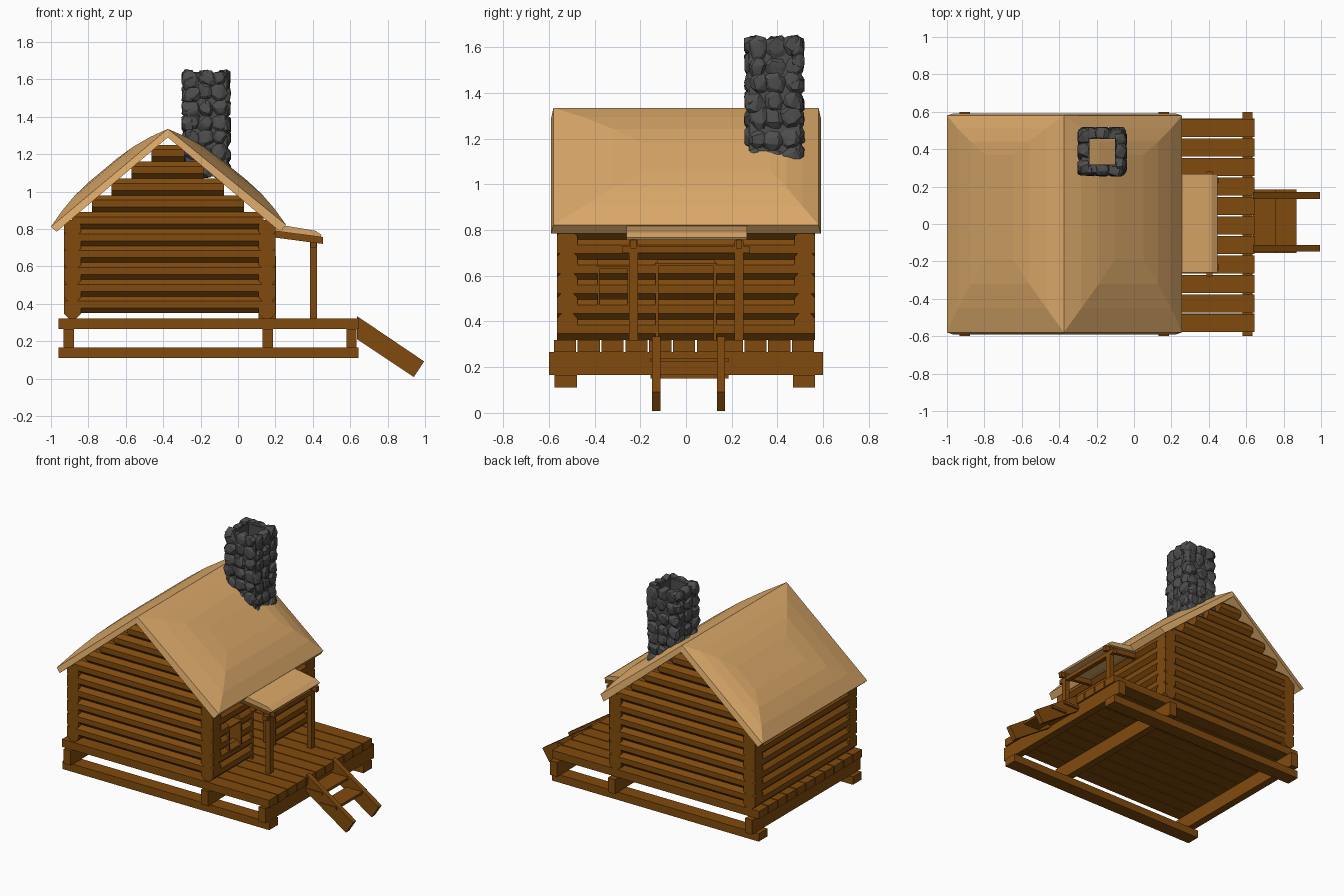
import bpy, bmesh, math, random
from mathutils import Vector as V

if "Cube" in bpy.data.objects:
    bpy.data.objects.remove(bpy.data.objects["Cube"])
random.seed(4)


def material(name, rgb):
    m = bpy.data.materials.new(name)
    m.use_nodes = True
    m.diffuse_color = (*rgb, 1)
    m.node_tree.nodes["Principled BSDF"].inputs["Base Color"].default_value = (*rgb, 1)
    return m


wood = material("brown wood", (0.22, 0.07, 0.004))
thatch = material("tan thatch", (0.70, 0.39, 0.14))
stone = material("dark grey stone", (0.075, 0.075, 0.077))


def finish(name, bm, mat):
    bmesh.ops.recalc_face_normals(bm, faces=bm.faces)
    me = bpy.data.meshes.new(name)
    bm.to_mesh(me)
    bm.free()
    me.materials.append(mat)
    ob = bpy.data.objects.new(name, me)
    bpy.context.collection.objects.link(ob)
    return ob


def build(name, solids, mat):
    """One object from a list of (outline points, extrusion vector)."""
    bm = bmesh.new()
    for pts, vec in solids:
        a = [bm.verts.new(p) for p in pts]
        b = [bm.verts.new(V(p) + V(vec)) for p in pts]
        bm.faces.new(a)
        bm.faces.new(b[::-1])
        for i in range(len(a)):
            j = (i + 1) % len(a)
            bm.faces.new((a[i], b[i], b[j], a[j]))
    return finish(name, bm, mat)


def box(x0, x1, y0, y1, z0, z1):
    return ([(x0, y0, z0), (x1, y0, z0), (x1, y1, z0), (x0, y1, z0)], (0, 0, z1 - z0))


def prism(profile, y0, y1):
    return ([(x, y0, z) for x, z in profile], (0, y1 - y0, 0))


LOG = 0.0487
ring = [(LOG * math.cos(a), LOG * math.sin(a))
        for a in (math.radians(22.5 + 45 * i) for i in range(8))]


def log_x(x0, x1, y, z):
    return ([(x0, y + a, z + b) for a, b in ring], (x1 - x0, 0, 0))


def log_y(y0, y1, x, z):
    return ([(x + a, y0, z + b) for a, b in ring], (0, y1 - y0, 0))


# Foundation: two long skids, three cross beams, deck planks
build("foundation_skids", [box(-0.96, 0.645, y, y + 0.097, 0.11, 0.165)
                           for y in (-0.575, 0.468)], wood)
build("cross_beams", [box(x, x + 0.054, -0.6, 0.6, 0.165, 0.266)
                      for x in (-0.932, 0.132, 0.58)], wood)
build("deck_planks", [box(-0.96, 0.645, -0.578 + 0.1042 * i, -0.481 + 0.1042 * i, 0.266, 0.32)
                      for i in range(11)], wood)

# Front and back walls, with logs shortening into the gable
MID, PITCH = -0.375, 0.09
for name, y in (("front_wall_logs", -0.52), ("back_wall_logs", 0.52)):
    logs = [log_x(-0.93, 0.2, y, 0.395 + PITCH * i) for i in range(5)]
    for i in range(5):
        z = 0.845 + PITCH * i
        half = (1.28 - z) / 0.85
        logs.append(log_x(MID - half, MID + half, y, z))
    build(name, logs, wood)

# Side walls; the porch side leaves a doorway and a window open
heights = [0.365 + 0.0875 * i for i in range(6)]
build("right_wall_logs", [log_y(-0.565, 0.565, -0.885, z) for z in heights], wood)
spans = []
for i, z in enumerate(heights):
    if i > 3:
        parts = [(-0.565, 0.565)]
    elif i > 1:
        parts = [(-0.565, -0.385), (-0.25, -0.125), (0.125, 0.565)]
    else:
        parts = [(-0.565, -0.125), (0.125, 0.565)]
    spans += [log_y(a, b, 0.155, z) for a, b in parts]
build("left_wall_logs", spans, wood)


def frame(name, y0, y1, z0, z1, t, sill):
    bars = [box(0.11, 0.203, y0, y0 + t, z0, z1), box(0.11, 0.203, y1 - t, y1, z0, z1),
            box(0.11, 0.203, y0, y1, z1 - t, z1)]
    if sill:
        bars.append(box(0.11, 0.203, y0, y1, z0, z0 + t))
    build(name, bars, wood)


frame("door_frame", -0.133, 0.133, 0.32, 0.655, 0.013, False)
frame("window_frame", -0.388, -0.245, 0.45, 0.64, 0.01, True)


# Roof: each slope is a slab whose top swells through nested rings
def roof_slope(name, eave, eave_low):
    ridge, ridge_low = V((MID, 0, 1.335)), V((MID, 0, 1.29))
    eave, eave_low = V(eave), V(eave_low)
    run = (ridge - eave).normalized()
    n = V((-run.z, 0, run.x)) if run.x > 0 else V((run.z, 0, -run.x))
    bm = bmesh.new()

    def loop(lo, hi, y0, y1, lift):
        pts = [(lo, y0), (lo, y1), (hi, y1), (hi, y0)]
        return [bm.verts.new(p + n * lift + V((0, y, 0))) for p, y in pts]

    loops = [loop(eave_low, ridge_low, -0.59, 0.59, 0)]
    for u, front, back, lift in ((0, 0, 0, 0), (0.12, 0.13, 0.07, 0.027),
                                 (0.25, 0.26, 0.14, 0.046), (0.38, 0.39, 0.21, 0.053)):
        loops.append(loop(eave.lerp(ridge, u), ridge.lerp(eave, u),
                          -0.58 + front, 0.58 - back, lift))
    bm.faces.new(loops[0])
    bm.faces.new(loops[-1])
    for a, b in zip(loops, loops[1:]):
        for i in range(4):
            j = (i + 1) % 4
            bm.faces.new((a[i], a[j], b[j], b[i]))
    finish(name, bm, thatch)


roof_slope("roof_right_slope", (-1.0, 0, 0.812), (-0.97, 0, 0.785))
roof_slope("roof_left_slope", (0.257, 0, 0.822), (0.225, 0, 0.785))

# Porch: small roof, rafters, cross beam and posts
build("porch_roof", [prism([(0.19, 0.828), (0.415, 0.79), (0.447, 0.768),
                            (0.44, 0.757), (0.19, 0.79)], -0.26, 0.268)], thatch)
build("porch_rafters", [prism([(0.19, 0.795), (0.455, 0.757), (0.455, 0.72), (0.19, 0.755)],
                              y - 0.013, y + 0.013) for y in (-0.23, 0.232)], wood)
build("porch_cross_beam", [box(0.388, 0.42, -0.28, 0.28, 0.7, 0.73)], wood)
build("porch_posts", [box(0.386, 0.422, y - 0.019, y + 0.019, 0.32, 0.755)
                      for y in (-0.23, 0.232)], wood)

# Steps: two sloping stringers and two treads
stringer = [(0.635, 0.335), (0.995, 0.092), (0.94, 0.008), (0.635, 0.212)]
build("step_stringers", [prism(stringer, y, y + 0.036) for y in (-0.148, 0.135)], wood)
build("step_treads", [box(x, x + 0.125, -0.155, 0.185, z, z + 0.018)
                      for x, z in ((0.635, 0.222), (0.745, 0.15))], wood)

# Chimney: hollow core faced with angular stones
CX, CY, LOW, TOP = -0.17, 0.387, 1.08, 1.645
IN, OUT = 0.068, 0.112
build("chimney_core", [box(CX - OUT, CX - IN, CY - OUT, CY + OUT, LOW, TOP - 0.015),
                       box(CX + IN, CX + OUT, CY - OUT, CY + OUT, LOW, TOP - 0.015),
                       box(CX - IN, CX + IN, CY - OUT, CY - IN, LOW, TOP - 0.015),
                       box(CX - IN, CX + IN, CY + IN, CY + OUT, LOW, TOP - 0.015)], stone)
bm = bmesh.new()
ROWS, COLS = 7, 3
for side in range(4):
    turn = side * math.pi / 2
    c, s = math.cos(turn), math.sin(turn)
    for r in range(ROWS):
        for k in range(COLS):
            z = LOW + (r + 0.5) * (TOP - LOW) / ROWS + random.uniform(-0.014, 0.014)
            t = (k - 1) * 0.078 + random.uniform(-0.012, 0.012)
            hw, hh = random.uniform(0.042, 0.055), random.uniform(0.044, 0.06)
            pts = []
            for depth, size in ((0.075, 0.95), (0.11, 1.0), (0.126, 0.6)):
                for i in range(7):
                    a = (i + random.uniform(-0.3, 0.3)) * math.tau / 7
                    d = depth + random.uniform(-0.007, 0.007)
                    w = max(-0.128, min(0.128, t + size * hw * math.cos(a)))
                    h = min(TOP + random.uniform(-0.01, 0.01), z + size * hh * math.sin(a))
                    pts.append(bm.verts.new((CX + d * c - w * s, CY + d * s + w * c, h)))
            res = bmesh.ops.convex_hull(bm, input=pts)
            loose = [v for v in pts if v.is_valid and not v.link_faces]
            bmesh.ops.delete(bm, geom=loose, context="VERTS")
finish("chimney_stones", bm, stone)
